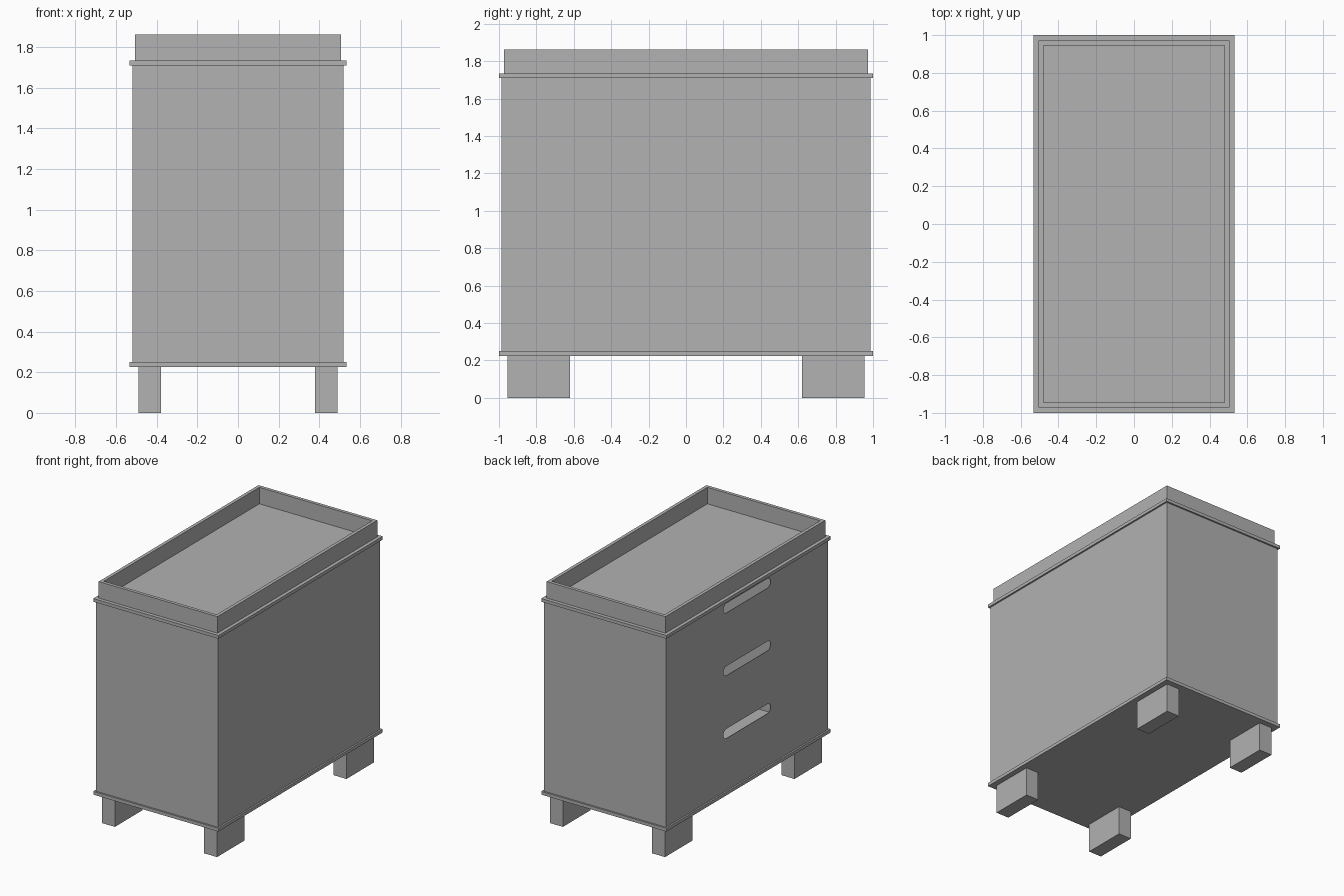
import bpy, bmesh, math
from mathutils import Matrix

if "Cube" in bpy.data.objects:
    bpy.data.objects.remove(bpy.data.objects["Cube"], do_unlink=True)

# Single painted finish
GREY = (0.445, 0.445, 0.445, 1.0)
paint = bpy.data.materials.new("grey paint")
paint.use_nodes = True
paint.diffuse_color = GREY
paint.node_tree.nodes["Principled BSDF"].inputs["Base Color"].default_value = GREY


def finish(name, bm):
    bmesh.ops.recalc_face_normals(bm, faces=bm.faces)
    mesh = bpy.data.meshes.new(name)
    bm.to_mesh(mesh)
    bm.free()
    mesh.materials.append(paint)
    obj = bpy.data.objects.new(name, mesh)
    bpy.context.collection.objects.link(obj)
    return obj


def box(name, x0, x1, y0, y1, z0, z1):
    bm = bmesh.new()
    centre = Matrix.Translation(((x0 + x1) / 2, (y0 + y1) / 2, (z0 + z1) / 2))
    scale = Matrix.Diagonal((x1 - x0, y1 - y0, z1 - z0, 1))
    bmesh.ops.create_cube(bm, size=1, matrix=centre @ scale)
    return finish(name, bm)


def frame(name, hx, hy, z0, z1, wall):
    """Four upright walls, open above and below."""
    bm = bmesh.new()
    corners = [(-1, -1), (1, -1), (1, 1), (-1, 1)]
    outer = [bm.verts.new((sx * hx, sy * hy, z0)) for sx, sy in corners]
    inner = [bm.verts.new((sx * (hx - wall), sy * (hy - wall), z0)) for sx, sy in corners]
    base = []
    for i in range(4):
        j = (i + 1) % 4
        base.append(bm.faces.new((outer[i], outer[j], inner[j], inner[i])))
    up = bmesh.ops.extrude_face_region(bm, geom=base, use_keep_orig=True)
    top = [g for g in up["geom"] if isinstance(g, bmesh.types.BMVert)]
    bmesh.ops.translate(bm, verts=top, vec=(0, 0, z1 - z0))
    return finish(name, bm)


def slot_cutter(name, x, z, half_length, radius):
    """Round-ended bar that runs along y."""
    bm = bmesh.new()
    ring = []
    for side, start in ((1, -90), (-1, 90)):
        for k in range(9):
            a = math.radians(start + k * 22.5)
            ring.append(bm.verts.new((x - 0.05, side * (half_length - radius) + radius * math.cos(a),
                                      z + radius * math.sin(a))))
    face = bm.faces.new(ring)
    ext = bmesh.ops.extrude_face_region(bm, geom=[face], use_keep_orig=True)
    far = [g for g in ext["geom"] if isinstance(g, bmesh.types.BMVert)]
    bmesh.ops.translate(bm, verts=far, vec=(0.1, 0, 0))
    cutter = finish(name, bm)
    cutter.hide_render = True
    return cutter


# Hollow cabinet with three hand slots on the drawer side
cabinet = frame("cabinet_walls", 0.52, 0.987, 0.248, 1.712, 0.004)
for i in range(3):
    cutter = slot_cutter("slot_cutter", -0.52, 0.69 + i * 0.483, 0.287, 0.037)
    mod = cabinet.modifiers.new("hand_slot", "BOOLEAN")
    mod.operation = "DIFFERENCE"
    mod.solver = "EXACT"
    mod.object = cutter
    bpy.context.view_layer.objects.active = cabinet
    bpy.ops.object.modifier_apply(modifier=mod.name)
    bpy.data.objects.remove(cutter, do_unlink=True)

# Overhanging boards below and above the cabinet
box("bottom_board", -0.533, 0.533, -1, 1, 0.225, 0.25)
box("top_board", -0.533, 0.533, -1, 1, 1.71, 1.735)

# Raised tray rim on the top board
frame("tray_rim", 0.506, 0.972, 1.735, 1.862, 0.026)

# Four block feet
for sx, x_name in ((1, "left"), (-1, "right")):
    for sy, y_name in ((-1, "front"), (1, "back")):
        xs = sorted((sx * 0.38, sx * 0.49))
        ys = sorted((sy * 0.62, sy * 0.955))
        box(f"{y_name}_{x_name}_foot", *xs, *ys, 0, 0.225)
